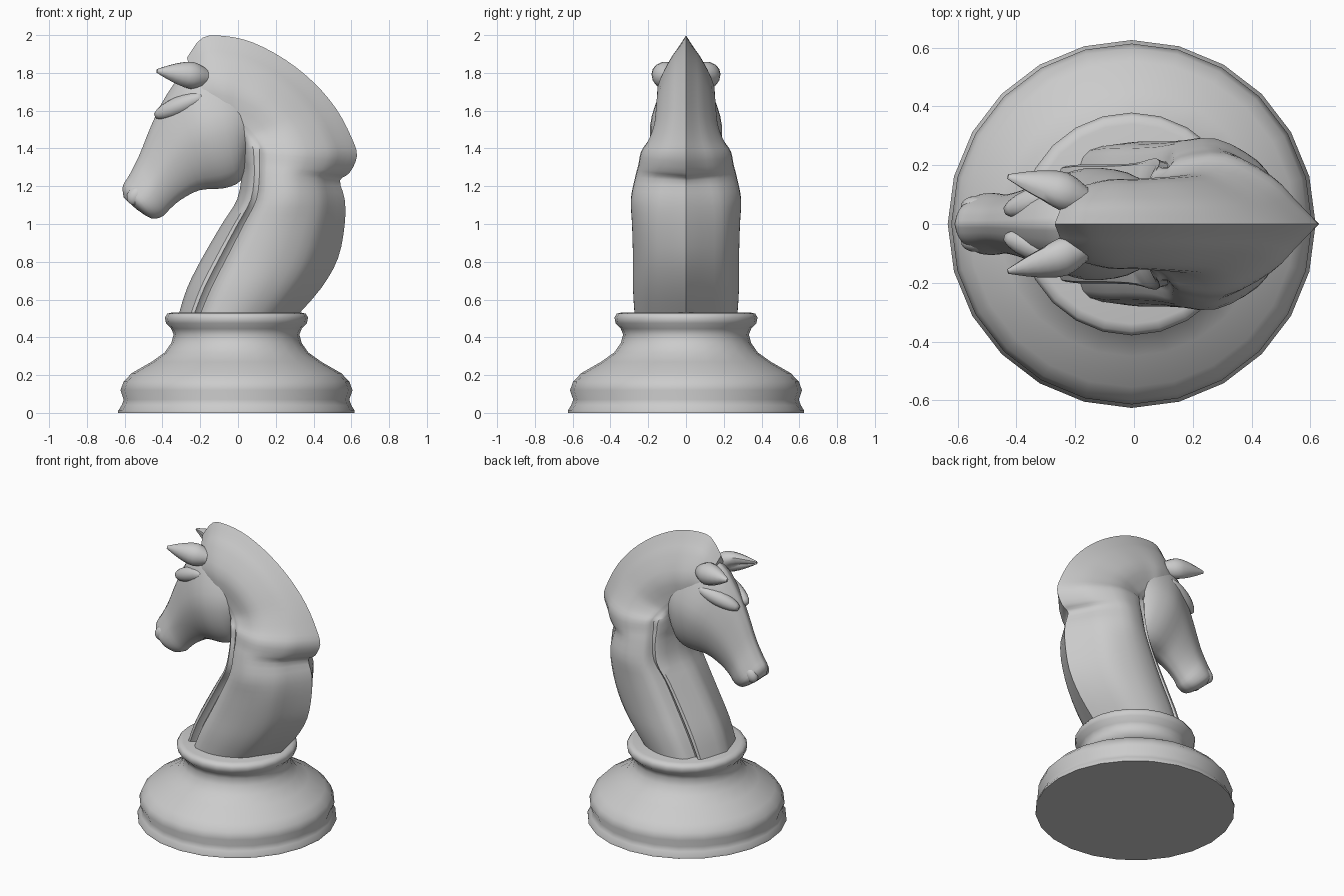
import bpy
import bmesh
from math import cos, sin, pi, radians
from mathutils import Vector

cube = bpy.data.objects.get("Cube")
if cube:
    bpy.data.objects.remove(cube, do_unlink=True)

grey = bpy.data.materials.new("plain grey")
grey.use_nodes = True
colour = (0.6, 0.6, 0.6, 1)
grey.diffuse_color = colour
for node in grey.node_tree.nodes:
    if node.type == 'BSDF_PRINCIPLED':
        node.inputs["Base Color"].default_value = colour


def spline(points, steps):
    """Smooth curve through tuples of any length."""
    out = []
    last = len(points) - 1
    for i in range(last):
        quad = [points[max(0, min(last, i + k))] for k in (-1, 0, 1, 2)]
        for s in range(steps):
            u = s / steps
            out.append(tuple(
                b + u * ((c - a) / 2 + u * (a - 2.5 * b + 2 * c - d / 2
                                            + u * (1.5 * (b - c) + (d - a) / 2)))
                for a, b, c, d in zip(*quad)))
    out.append(tuple(points[-1]))
    return out


def skin(name, rings, angle=40):
    """Join closed rings of points into a capped solid."""
    bm = bmesh.new()
    rows = [[bm.verts.new(p) for p in ring] for ring in rings]
    n = len(rows[0])
    for low, high in zip(rows, rows[1:]):
        for i in range(n):
            j = (i + 1) % n
            bm.faces.new((low[i], low[j], high[j], high[i]))
    bm.faces.new(rows[0][::-1])
    bm.faces.new(rows[-1])
    bmesh.ops.recalc_face_normals(bm, faces=bm.faces)
    mesh = bpy.data.meshes.new(name)
    bm.to_mesh(mesh)
    bm.free()
    mesh.materials.append(grey)
    obj = bpy.data.objects.new(name, mesh)
    bpy.context.collection.objects.link(obj)
    bpy.ops.object.select_all(action='DESELECT')
    obj.select_set(True)
    bpy.context.view_layer.objects.active = obj
    bpy.ops.object.shade_smooth_by_angle(angle=radians(angle))


def section(ax, az, bx, bz, width, outline):
    """Symmetric ring spanning two points of the middle plane."""
    half = [(ax + (bx - ax) * t, max(0, w) * width, az + (bz - az) * t)
            for t, w in outline]
    half[0] = (ax, 0, az)
    half[-1] = (bx, 0, bz)
    return half + [(x, -y, z) for x, y, z in half[-2:0:-1]]


# Turned base
base_profile = [(.626, 0), (.626, .012), (.608, .04), (.597, .07), (.614, .12),
                (.598, .165), (.555, .21), (.45, .27), (.38, .32), (.345, .37),
                (.333, .415), (.345, .445), (.373, .475), (.379, .505),
                (.367, .525), (.34, .532)]
sides = 24
skin("base", [[(r * cos(2 * pi * i / sides) - .008, r * sin(2 * pi * i / sides), z)
               for i in range(sides)] for r, z in base_profile], 50)

# Neck and mane: back point, front point, half width, mane sharpness
spans = (0, .12, .25, .5, .75, .82, .9, 1)
neck_widths = (0, .4, .78, 1, .92, .64, .7, 0)
mane_widths = (0, .28, .6, 1, .96, .92, .78, 0)
neck_stations = [
    (.30, .50, -.32, .50, .27, 0),
    (.44, .66, -.27, .66, .28, 0),
    (.53, .82, -.19, .82, .28, 0),
    (.565, 1, -.085, 1, .285, 0),
    (.565, 1.13, -.005, 1.13, .29, .3),
    (.54, 1.23, .02, 1.27, .265, .5),
    (.59, 1.27, .01, 1.34, .25, .5),
    (.63, 1.36, .0, 1.40, .235, .6),
    (.60, 1.46, -.01, 1.42, .2, .8),
    (.52, 1.61, -.02, 1.43, .17, 1),
    (.40, 1.75, -.03, 1.44, .16, 1),
    (.25, 1.87, -.04, 1.45, .155, 1),
    (.08, 1.96, -.06, 1.45, .15, 1),
    (-.07, 1.995, -.08, 1.46, .15, 1),
    (-.19, 1.985, -.12, 1.48, .135, 1),
    (-.27, 1.88, -.16, 1.5, .12, 1),
]
rings = []
for *ends, width, mane in spline(neck_stations, 3):
    outline = [(t, n + (m - n) * mane)
               for t, n, m in zip(spans, neck_widths, mane_widths)]
    rings.append(section(*ends, width, spline(outline, 3)))
skin("neck_and_mane", rings)

# Head: brow-side point, jaw-side point, half width
head_outline = spline([(0, 0), (.08, .45), (.25, .76), (.5, 1), (.75, .88),
                       (.94, .5), (1, 0)], 3)
head_stations = [
    (.10, 1.72, .045, 1.32, .12),
    (-.07, 1.83, .015, 1.23, .175),
    (-.26, 1.82, -.07, 1.19, .19),
    (-.38, 1.68, -.2, 1.18, .15),
    (-.46, 1.52, -.3, 1.13, .115),
    (-.52, 1.37, -.36, 1.08, .1),
    (-.575, 1.26, -.4, 1.04, .105),
    (-.61, 1.2, -.46, 1.03, .095),
    (-.605, 1.14, -.54, 1.08, .04),
]
skin("head", [section(*s, head_outline) for s in spline(head_stations, 3)], 50)


def ellipsoid(name, centre, along, long_r, up_r, side_r):
    """Small rounded swelling stretched along a direction."""
    axis = Vector(along).normalized()
    across = axis.cross(Vector((0, 1, 0))).normalized()
    out = across.cross(axis)
    rings = []
    for k in range(1, 10):
        a = pi * k / 10
        mid = Vector(centre) - axis * long_r * cos(a)
        rings.append([mid + (across * up_r * cos(b) + out * side_r * sin(b)) * sin(a)
                      for b in (2 * pi * i / 14 for i in range(14))])
    skin(name, rings, 60)


# Paired ears, brows and nostrils
for side, label in ((1, "left"), (-1, "right")):
    root = Vector((-.17, side * .08, 1.775))
    tip = Vector((-.43, side * .16, 1.81))
    axis = (tip - root).normalized()
    up = (Vector((0, 0, 1)) - axis * axis.z).normalized()
    out = axis.cross(up) * -side
    rings = []
    for f, r in spline([(0, .045), (.3, .074), (.65, .052), (1, .01)], 3):
        ring = []
        for i in range(14):
            a = 2 * pi * i / 14
            # Scooped hollow on the outer lower side
            facing = max(0, cos(a + radians(25)))
            scoop = 1 - .75 * facing ** 2 * min(1, f * 2)
            ring.append(root.lerp(tip, f)
                        + (out * cos(a) + up * sin(a)) * r * scoop)
        rings.append(ring)
    skin(label + "_ear", rings, 50)

    ellipsoid(label + "_brow", (-.31, side * .085, 1.625),
              (-.22, -side * .07, -.09), .15, .05, .05)
    ellipsoid(label + "_nostril", (-.54, side * .06, 1.15), (-.04, 0, -.05),
              .055, .045, .035)
